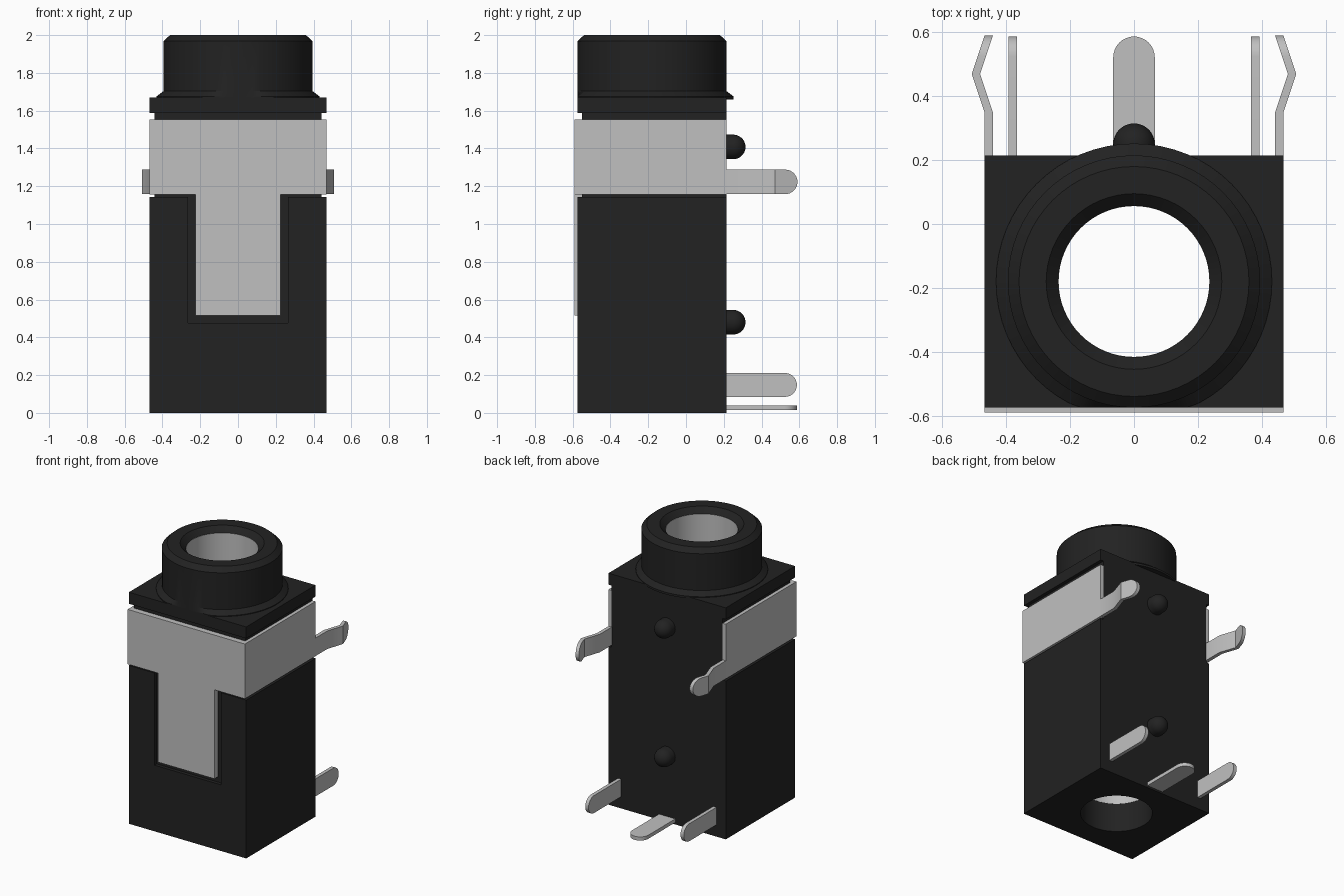
import bpy, bmesh
from math import sin, cos, pi, sqrt, radians
from mathutils import Matrix

old = bpy.data.objects.get("Cube")
if old:
    bpy.data.objects.remove(old, do_unlink=True)


def material(name, value):
    m = bpy.data.materials.new(name)
    m.use_nodes = True
    colour = (value, value, value, 1)
    m.diffuse_color = colour
    m.node_tree.nodes["Principled BSDF"].inputs["Base Color"].default_value = colour
    return m


BLACK = material("black plastic", 0.016)
METAL = material("grey metal", 0.527)
BORE_Y, BORE_R = -0.18, 0.237
FRONT, BACK, SIDE = -0.575, 0.215, 0.468


def finish(name, bm, mat, smooth=False):
    bmesh.ops.recalc_face_normals(bm, faces=bm.faces)
    mesh = bpy.data.meshes.new(name)
    bm.to_mesh(mesh)
    bm.free()
    mesh.materials.append(mat)
    ob = bpy.data.objects.new(name, mesh)
    bpy.context.collection.objects.link(ob)
    if smooth:
        shade(ob)
    return ob


def shade(ob):
    bpy.ops.object.select_all(action='DESELECT')
    ob.select_set(True)
    bpy.context.view_layer.objects.active = ob
    bpy.ops.object.shade_smooth_by_angle(angle=radians(25))


def add_box(bm, x, y, z):
    m = Matrix.Translation([sum(r) / 2 for r in (x, y, z)])
    m = m @ Matrix.Diagonal([r[1] - r[0] for r in (x, y, z)] + [1])
    bmesh.ops.create_cube(bm, size=1, matrix=m)


def lathe(profile, closed=False, n=64):
    """Spin (radius, height) points about z."""
    bm = bmesh.new()
    rings = []
    for r, z in profile:
        if r < 1e-5:
            rings.append([bm.verts.new((0, 0, z))] * n)
        else:
            rings.append([bm.verts.new((r * cos(2 * pi * i / n), r * sin(2 * pi * i / n), z))
                          for i in range(n)])
    pairs = list(zip(rings, rings[1:]))
    if closed:
        pairs.append((rings[-1], rings[0]))
    for a, b in pairs:
        for i in range(n):
            j = (i + 1) % n
            bm.faces.new(dict.fromkeys((a[i], a[j], b[j], b[i])))
    return bm


def cut(ob, bm, name):
    cutter = finish(name, bm, BLACK)
    cutter.hide_render = True
    mod = ob.modifiers.new(name, 'BOOLEAN')
    mod.operation, mod.solver, mod.object = 'DIFFERENCE', 'EXACT', cutter
    bpy.context.view_layer.objects.active = ob
    bpy.ops.object.modifier_apply(modifier=name)
    bpy.data.objects.remove(cutter, do_unlink=True)


# Housing: block with a band groove, a tongue slot and a bore
bm = bmesh.new()
add_box(bm, (-SIDE, SIDE), (FRONT, BACK), (0, 1.67))
housing = finish("housing", bm, BLACK)
GROOVE_Z = (1.142, 1.587)
for name, x, y, z in (
        ("left_groove", (0.443, 0.6), (-0.7, 0.3), GROOVE_Z),
        ("right_groove", (-0.6, -0.443), (-0.7, 0.3), GROOVE_Z),
        ("front_groove", (-0.6, 0.6), (-0.7, -0.55), GROOVE_Z),
        ("tongue_slot", (-0.265, 0.265), (-0.7, -0.55), (0.477, 1.3))):
    bm = bmesh.new()
    add_box(bm, x, y, z)
    cut(housing, bm, name)
bm = lathe([(0, -0.1), (BORE_R, -0.1), (BORE_R, 1.8), (0, 1.8)])
bmesh.ops.translate(bm, verts=bm.verts, vec=(0, BORE_Y, 0))
cut(housing, bm, "bore")
shade(housing)

# Collar: chamfered ring whose foot is trimmed flush with the front
bm = lathe([(BORE_R, 1.66), (0.432, 1.66), (0.432, 1.675), (0.395, 1.703), (0.395, 1.968),
            (0.36, 2.0), (0.275, 2.0), (BORE_R, 1.962)], closed=True)
for v in bm.verts:
    v.co.y = max(v.co.y + BORE_Y, FRONT)
finish("collar", bm, BLACK, True)

# Contact sleeve lining the bore
bm = lathe([(BORE_R - 0.001, 0.21), (BORE_R - 0.001, 1.962),
            (BORE_R + 0.006, 1.962), (BORE_R + 0.006, 0.21)], closed=True)
bmesh.ops.translate(bm, verts=bm.verts, vec=(0, BORE_Y, 0))
finish("contact_sleeve", bm, METAL, True)

# Metal band: T-shaped front plate and two side plates
bm = bmesh.new()
outline = []
for s, pts in ((1, ((0.225, 0.515), (0.225, 1.157), (SIDE, 1.157), (SIDE, 1.552))),
               (-1, ((SIDE, 1.552), (SIDE, 1.157), (0.225, 1.157), (0.225, 0.515)))):
    outline += [bm.verts.new((s * x, -0.59, z)) for x, z in pts]
face = bm.faces.new(outline)
ext = bmesh.ops.extrude_face_region(bm, geom=[face])
bmesh.ops.translate(bm, vec=(0, 0.04, 0),
                    verts=[g for g in ext["geom"] if isinstance(g, bmesh.types.BMVert)])
finish("band_front", bm, METAL)


def blade(name, path, half, mid, thick, flat=False):
    """Round-tipped strip running backwards; path holds (offset, y) centre points."""
    tip = path[-1][1]
    steps = [tip - half + half * sin(i * pi / 16) for i in range(9)]
    steps[-1] -= 0.0005
    ys = sorted({p[1] for p in path[:-1]} | set(steps))
    bm, rows = bmesh.new(), []
    for y in ys:
        for (o0, y0), (o1, y1) in zip(path, path[1:]):
            if y0 <= y <= y1:
                off = o0 + (o1 - o0) * (y - y0) / (y1 - y0)
        d = max(0, y - (tip - half))
        h = sqrt(max(0, half * half - d * d))
        row = []
        for a, b in ((-1, -1), (1, -1), (1, 1), (-1, 1)):
            t, w = off + a * thick / 2, mid + b * h
            row.append(bm.verts.new((w, y, t) if flat else (t, y, w)))
        rows.append(row)
    for a, b in zip(rows, rows[1:]):
        for i in range(4):
            j = (i + 1) % 4
            bm.faces.new((a[i], a[j], b[j], b[i]))
    bm.faces.new(rows[0])
    bm.faces.new(rows[-1])
    finish(name, bm, METAL, True)


# Side plates with kinked legs, and straight lower pins
for s, word in ((1, "left"), (-1, "right")):
    bm = bmesh.new()
    x = sorted((s * 0.442, s * SIDE))
    add_box(bm, x, (-0.59, BACK), (1.157, 1.552))
    finish(word + "_band_side", bm, METAL)
    kink = [(0.455, 0.2), (0.455, 0.35), (0.495, 0.47), (0.455, 0.59)]
    blade(word + "_band_leg", [(s * o, y) for o, y in kink], 0.065, 1.223, 0.026)
    blade(word + "_lower_pin", [(s * 0.38, 0.15), (s * 0.38, 0.587)], 0.063, 0.148, 0.026)
blade("bottom_pin", [(0.027, 0.15), (0.027, 0.587)], 0.065, 0, 0.026, flat=True)

# Locating pegs with domed ends
dome = [(0.065 * cos(i * pi / 20), 0.25 + 0.065 * sin(i * pi / 20)) for i in range(10)]
for word, z in (("upper", 1.408), ("lower", 0.48)):
    bm = lathe([(0, 0.19), (0.065, 0.19)] + dome + [(0, 0.315)], n=32)
    bmesh.ops.rotate(bm, verts=bm.verts, matrix=Matrix.Rotation(-pi / 2, 3, 'X'))
    bmesh.ops.translate(bm, verts=bm.verts, vec=(0, 0, z))
    finish(word + "_peg", bm, BLACK, True)
